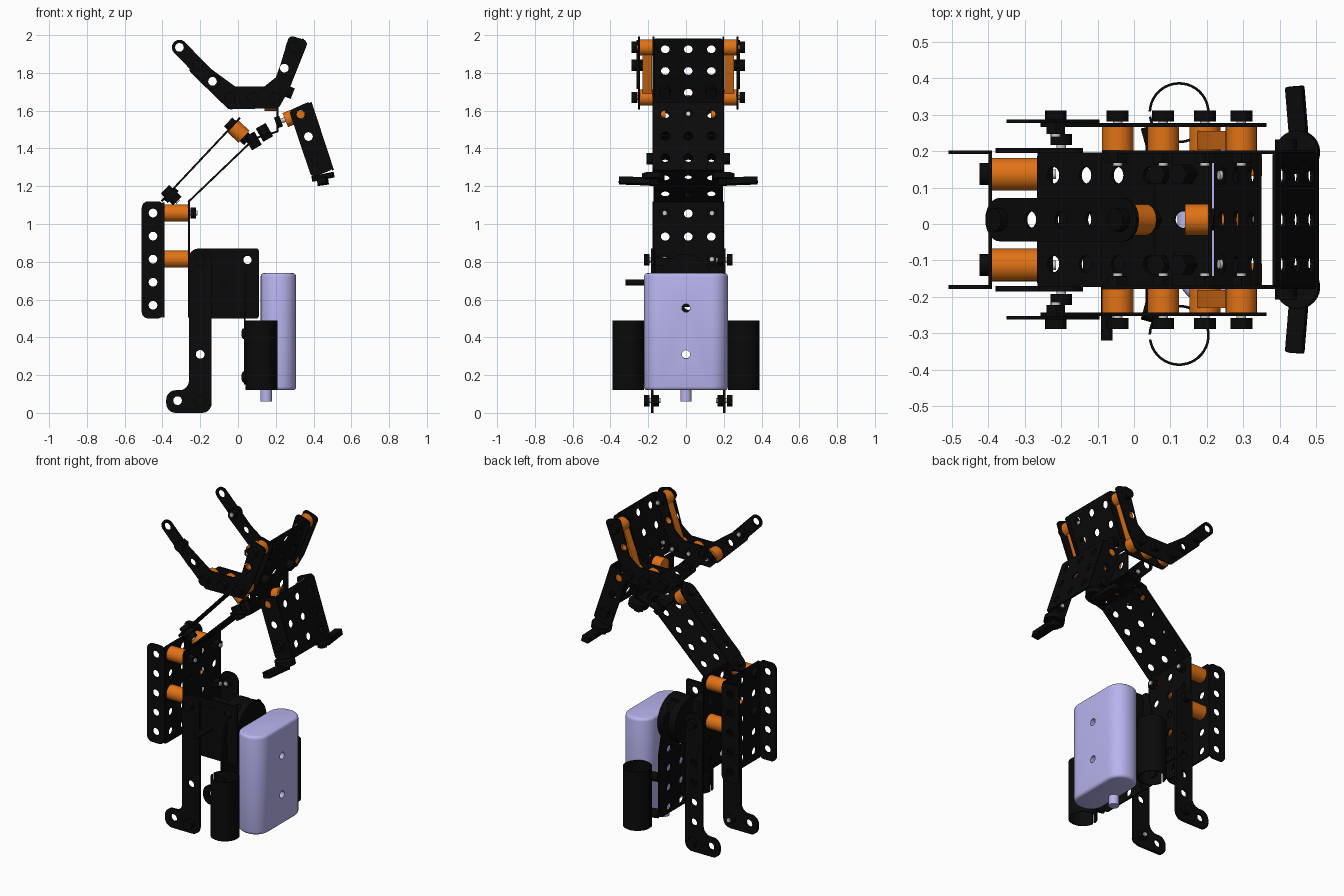
import bpy, bmesh
from math import sin, cos, tan, pi, radians
from mathutils import Vector, Matrix

if "Cube" in bpy.data.objects:
    bpy.data.objects.remove(bpy.data.objects["Cube"])

YC, HALF, PITCH, T = 0.012, 0.185, 0.122, 0.01   # channel centre, half width, hole pitch, sheet thickness

def material(name, col):
    m = bpy.data.materials.new(name)
    m.diffuse_color = (*col, 1)
    m.use_nodes = True
    m.node_tree.nodes["Principled BSDF"].inputs["Base Color"].default_value = m.diffuse_color
    return m

BLACK = material("black_metal", (0.003, 0.003, 0.003))
ORANGE = material("orange_spacer", (0.75, 0.17, 0.008))
LILAC = material("lilac_case", (0.48, 0.46, 0.86))

def finish(ob, mat):
    if mat:
        ob.data.materials.clear()
        ob.data.materials.append(mat)
    bpy.ops.object.select_all(action='DESELECT')
    bpy.context.view_layer.objects.active = ob
    ob.select_set(True)
    bpy.ops.object.shade_smooth_by_angle(angle=radians(35))
    return ob

def rounded(pts, r, n=6):
    """Polygon with every corner turned into an arc of radius r."""
    pts, out = [Vector(p) for p in pts], []
    for i, p in enumerate(pts):
        a, b = pts[i - 1] - p, pts[(i + 1) % len(pts)] - p
        half = a.angle(b) / 2
        t = min(r / tan(half), 0.49 * a.length, 0.49 * b.length)
        s, e = p + a.normalized() * t, p + b.normalized() * t
        c = p + (a.normalized() + b.normalized()).normalized() * (t / cos(half))
        turn = (s - c).angle_signed(e - c)
        for k in range(n + 1):
            an = -turn * k / n
            d = s - c
            out.append(c + Vector((d.x * cos(an) - d.y * sin(an), d.x * sin(an) + d.y * cos(an))))
    return out

def circle(x, y, r, n=20):
    return [(x + r * cos(2 * pi * k / n), y + r * sin(2 * pi * k / n)) for k in range(n)]

def frame(o, xa, ya):
    xa, ya = Vector(xa).normalized(), Vector(ya).normalized()
    m = Matrix((xa, ya, xa.cross(ya))).transposed().to_4x4()
    m.translation = Vector(o)
    return m

def xz(y):
    return frame((0, y, 0), (1, 0, 0), (0, 0, 1))

def plate(name, outline, holes=(), thick=T, at=None, mat=BLACK, r=0.023):
    """Flat sheet with drilled holes, from a filled 2D curve."""
    cu = bpy.data.curves.new(name, 'CURVE')
    cu.dimensions, cu.fill_mode, cu.extrude = '2D', 'BOTH', thick / 2
    for loop in [outline] + [circle(x, y, r) for x, y in holes]:
        sp = cu.splines.new('POLY')
        sp.points.add(len(loop) - 1)
        for pt, p in zip(sp.points, loop):
            pt.co = (p[0], p[1], 0, 1)
        sp.use_cyclic_u = True
    tmp = bpy.data.objects.new(name + "_curve", cu)
    bpy.context.collection.objects.link(tmp)
    me = bpy.data.meshes.new_from_object(tmp.evaluated_get(bpy.context.evaluated_depsgraph_get()))
    bpy.data.objects.remove(tmp)
    ob = bpy.data.objects.new(name, me)
    bpy.context.collection.objects.link(ob)
    ob.matrix_world = at or Matrix()
    return finish(ob, mat)

def bar(a, b, w):
    """Rounded strip outline from a to b."""
    a, b = Vector(a), Vector(b)
    d = (b - a).normalized() * w / 2
    n = Vector((-d.y, d.x))
    return rounded([a - d - n, b + d - n, b + d + n, a - d + n], w / 2)

def sheet(name, p, q, width=2 * HALF, cols=3, r=0.015):
    """Perforated sheet running from p to q in the x-z plane, spanning y."""
    p, q = Vector((p[0], YC, p[1])), Vector((q[0], YC, q[1]))
    l = (q - p).length
    rows = max(1, int((l + 0.01) / PITCH))
    holes = [((i - (rows - 1) / 2) * PITCH, (j - (cols - 1) / 2) * PITCH) for i in range(rows) for j in range(cols)]
    w = width / 2
    out = rounded([(-l / 2, -w), (l / 2, -w), (l / 2, w), (-l / 2, w)], r)
    return plate(name, out, holes, T, frame((p + q) / 2, q - p, (0, 1, 0)))

def cyl(name, a, b, r, mat=BLACK, n=24):
    a, b = Vector(a), Vector(b)
    bpy.ops.mesh.primitive_cylinder_add(vertices=n, radius=r, depth=(b - a).length, location=(a + b) / 2)
    ob = bpy.context.object
    ob.rotation_euler = (b - a).to_track_quat('Z', 'Y').to_euler()
    ob.name = name
    return finish(ob, mat)

def bolt(name, a, b, r=0.03):
    """Head at a, hex nut at b, plain shaft between."""
    a, b = Vector(a), Vector(b)
    d = (b - a).normalized()
    cyl(name + "_shaft", a + d * 0.01, b + d * 0.008, 0.013, None, 12)
    cyl(name + "_head", a, a + d * 0.03, r, BLACK, 16)
    cyl(name + "_nut", b - d * 0.03, b, r, BLACK, 6)

def box(name, lo, hi, mat=BLACK):
    lo, hi = Vector(lo), Vector(hi)
    bpy.ops.mesh.primitive_cube_add(size=1, location=(lo + hi) / 2)
    ob = bpy.context.object
    ob.name, ob.scale = name, hi - lo
    bpy.ops.object.transform_apply(location=False, scale=True)
    ob.data.materials.append(mat)
    return ob

def drill(ob, a, b, r):
    cutter = cyl("cutter", a, b, r, None)
    cutter.hide_render = True
    m = ob.modifiers.new("hole", 'BOOLEAN')
    m.operation, m.object = 'DIFFERENCE', cutter
    bpy.context.view_layer.objects.active = ob
    bpy.ops.object.modifier_apply(modifier=m.name)
    bpy.data.objects.remove(cutter)

ZROWS = [0.57 + PITCH * i for i in range(5)]

# Battery case: stadium block with soft ends, two holes and a plug
case = box("battery_case", (0.12, -0.222, 0.12), (0.308, 0.222, 0.74), LILAC)
bm = bmesh.new()
bm.from_mesh(case.data)
up = [e for e in bm.edges if abs(e.verts[0].co.z - e.verts[1].co.z) > 0.1]
bmesh.ops.bevel(bm, geom=up, offset=0.088, segments=8, profile=0.5, affect='EDGES')
rim = [e for e in bm.edges if abs(e.verts[0].co.z - e.verts[1].co.z) < 0.001]
bmesh.ops.bevel(bm, geom=rim, offset=0.018, segments=3, profile=0.5, affect='EDGES')
bm.to_mesh(case.data)
bm.free()
for z in (0.31, 0.555):
    drill(case, (0, 0, z), (0.5, 0, z), 0.022)
finish(case, None)
cyl("battery_plug", (0.15, 0, 0.06), (0.15, 0, 0.14), 0.03, LILAC)

# Motor between the legs: drum, gear block and side plate
box("motor_block", (-0.14, -0.17, 0.53), (-0.01, -0.03, 0.82))
drum = cyl("motor_drum", (-0.02, -0.005, 0.7), (0.105, -0.005, 0.7), 0.14, BLACK, 40)
drill(drum, (0.05, -0.5, 0.81), (0.05, 0.5, 0.81), 0.022)
plate("motor_side_plate", rounded([(-0.2, 0.5), (0.11, 0.5), (0.11, 0.87), (-0.2, 0.87)], 0.012),
      [(0.05, 0.81)], T, xz(YC - 0.175))
cyl("motor_shaft", (-0.075, -0.32, 0.69), (-0.075, -0.15, 0.69), 0.016)

# Tube carrier plate behind the battery
plate("tube_carrier", rounded([(-0.22, 0.15), (0.22, 0.15), (0.22, 0.55), (0.17, 0.78), (-0.17, 0.78), (-0.22, 0.55)], 0.03),
      [(y * PITCH, 0.19 + z * PITCH) for y in (-1, 0, 1) for z in (0, 1, 2, 3)],
      T, frame((0.036, 0, 0), (0, 1, 0), (0, 0, 1)))

for side, s in (("front", -1), ("back", 1)):
    y = YC + s * HALF
    # Slit open tube at each side of the battery
    arc = [radians(188 + 350 * k / 40) for k in range(41)]
    ring = [(0.084 * cos(a), 0.084 * sin(a)) for a in arc] + [(0.077 * cos(a), 0.077 * sin(a)) for a in reversed(arc)]
    plate(side + "_tube", ring, (), 0.37, Matrix.Translation((0.124, s * 0.306, 0.305)))
    for z in (0.19, 0.42):
        cyl(side + "_tube_screw", (0.026, s * 0.235, z), (0.08, s * 0.25, z), 0.028, BLACK, 16)

    # Leg with forward foot
    spots = [(-0.32, 0.065), (-0.2, 0.31)] + ([(-0.2, 0.435), (-0.2, 0.56), (-0.2, 0.185)] if s > 0 else [])
    plate(side + "_leg", rounded([(-0.38, 0), (-0.14, 0), (-0.14, 0.87), (-0.26, 0.87), (-0.26, 0.12), (-0.38, 0.12)], 0.05),
          spots, 0.014, xz(YC + s * 0.19))
    for px, pz in ((-0.2, 0.81), (-0.2, 0.065)):
        bolt(side + "_leg_bolt", (px, YC + s * 0.235, pz), (px, YC + s * 0.155, pz))

    # Rear channel flange and its spacers
    plate(side + "_rear_flange", rounded([(-0.39, 0.5), (-0.39, 1.12), (-0.51, 1.12), (-0.51, 0.5)], 0.035),
          [(-0.45, z) for z in ZROWS], T, xz(y))
    for z in (ZROWS[2], ZROWS[4]):
        yy = YC + s * 0.125
        cyl(side + "_rear_spacer", (-0.39, yy, z), (-0.262, yy, z), 0.045, ORANGE)
        bolt(side + "_rear_bolt", (-0.425, yy, z), (-0.222, yy, z))

    # Head: outer bracket, ear strip and inner channel flange
    bend = [(-0.27, 1.82), (-0.05, 1.607), (0.215, 1.613), (0.27, 1.71), (0.373, 1.968),
            (0.272, 2.0), (0.205, 1.78), (0.14, 1.728), (-0.015, 1.728), (-0.21, 1.87)]
    dots = [(-0.135, 1.755), (0.245, 1.825)]
    plate(side + "_head_bracket", rounded(bend, 0.025), dots, T, xz(YC + s * 0.26))
    plate(side + "_ear", bar((-0.31, 1.935), (-0.135, 1.755), 0.08), [(-0.31, 1.935), (-0.135, 1.755)], T, xz(YC + s * 0.27))
    plate(side + "_head_flange", rounded([(-0.1, 1.66)] + bend[1:9], 0.025), dots[1:], T, xz(y))
    for px, pz in ((-0.045, 1.67), (0.08, 1.67), (0.195, 1.67), (0.295, 1.935)):
        cyl(side + "_head_spacer", (px, YC + s * 0.19, pz), (px, YC + s * 0.256, pz), 0.043, ORANGE)
        bolt(side + "_head_bolt", (px, YC + s * 0.3, pz), (px, YC + s * 0.155, pz))
    plate(side + "_head_spacer_bar", bar((0.2, 1.69), (0.29, 1.935), 0.06), dots[1:], 0.05, xz(YC + s * 0.218), ORANGE)
    bolt(side + "_ear_bolt", (-0.215, YC + s * 0.3, 1.84), (-0.215, YC + s * 0.235, 1.84))

    # Jaw flange, hinge spacer, end disc and finger
    plate(side + "_jaw_flange", rounded([(0.27, 1.6), (0.385, 1.652), (0.505, 1.29), (0.39, 1.245)], 0.025),
          [(0.33, 1.58), (0.373, 1.463), (0.418, 1.345)], T, xz(y))
    cyl(side + "_jaw_hinge", (0.33, YC + s * 0.12, 1.58), (0.33, YC + s * 0.185, 1.58), 0.022, ORANGE)
    bolt(side + "_jaw_bolt", (0.418, YC + s * 0.22, 1.345), (0.418, YC + s * 0.155, 1.345))
    cyl(side + "_jaw_disc", (0.447, YC + s * 0.185, 1.265), (0.453, YC + s * 0.185, 1.235), 0.06)
    cyl(side + "_jaw_disc_nut", (0.447, YC + s * 0.185, 1.24), (0.452, YC + s * 0.185, 1.205), 0.03, BLACK, 6)
    f, g = Vector((0.455, YC + s * 0.2, 1.225)), Vector((0.43, YC + s * 0.365, 1.23))
    plate(side + "_finger", rounded([(0, -0.024), ((g - f).length, -0.024), ((g - f).length, 0.024), (0, 0.024)], 0.006),
          (), 0.035, frame(f, g - f, (1, 0, 0.2)))

    # Bolts along the arm joint
    for px, pz in ((0.08, 1.44), (0.14, 1.485)):
        cyl(side + "_arm_nut", (px - 0.02, YC + s * 0.125, pz + 0.035), (px + 0.02, YC + s * 0.125, pz - 0.035), 0.03, BLACK, 6)

# Perforated webs: rear, column, arm, neck, head, jaw
sheet("rear_web", (-0.395, 0.505), (-0.395, 1.115))
sheet("column_web", (-0.26, 0.505), (-0.26, 1.12))
sheet("arm_plate", (-0.263, 1.117), (0.09, 1.455))
sheet("neck_plate", (0.06, 1.445), (0.21, 1.49))
sheet("neck_riser", (0.21, 1.488), (0.21, 1.64))
sheet("head_web", (0.225, 1.64), (0.345, 1.98))
sheet("jaw_web", (0.385, 1.645), (0.503, 1.285))

# Tension strip above the arm with end spacers
sheet("tension_strip", (-0.405, 1.12), (0.01, 1.562), 0.12, 1, 0.06)
n = Vector((0.73, 0, -0.683))
for nm, o, l, mat in (("upper", Vector((-0.03, YC, 1.52)), 0.085, ORANGE), ("lower", Vector((-0.365, YC, 1.163)), 0.03, BLACK)):
    cyl(nm + "_strip_spacer", o + n * 0.003, o + n * l, 0.043, mat)
    bolt(nm + "_strip_bolt", o - n * 0.03, o + n * (l + 0.03), 0.032)

# Head to neck and head to jaw spacers
cyl("neck_spacer", (0.14, YC, 1.64), (0.205, YC, 1.64), 0.043, ORANGE)
cyl("jaw_spacer", (0.25, YC, 1.55), (0.3, YC, 1.57), 0.04, ORANGE)
bolt("jaw_mount_bolt", (0.2, YC, 1.535), (0.33, YC, 1.582))
for s in (-1, 1):
    bolt("head_mount_bolt", (0.29, YC + s * 0.122, 1.69), (0.24, YC + s * 0.122, 1.71))
